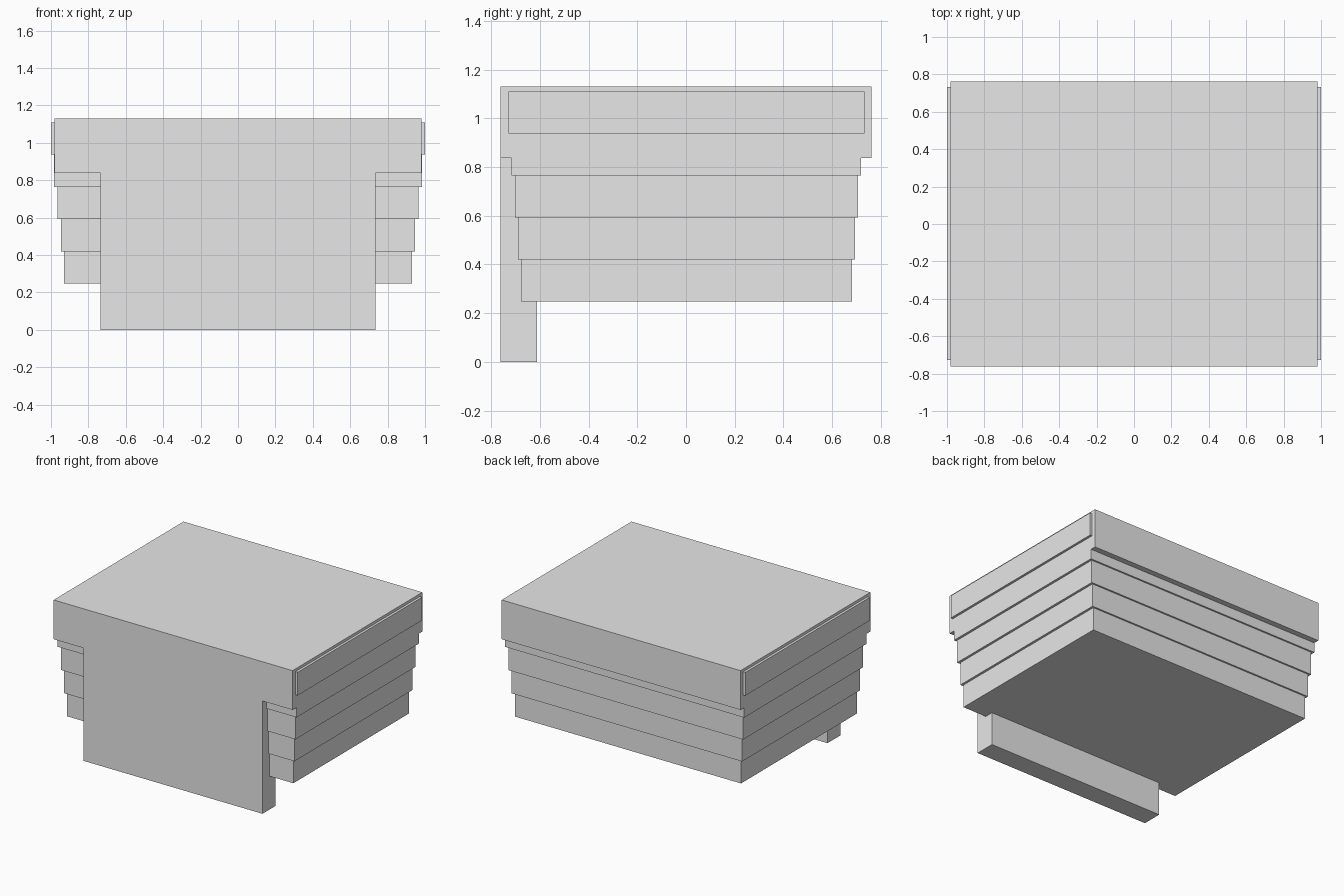
import bpy

if "Cube" in bpy.data.objects:
    bpy.data.objects.remove(bpy.data.objects["Cube"])

grey = bpy.data.materials.new("plain_grey")
grey.diffuse_color = (0.8, 0.8, 0.8, 1)
grey.use_nodes = True
grey.node_tree.nodes["Principled BSDF"].inputs["Base Color"].default_value = grey.diffuse_color


def box(name, x, y0, y1, z0, z1):
    """Box centred on x = 0 with half width x."""
    bpy.ops.mesh.primitive_cube_add(size=1, location=(0, (y0 + y1) / 2, (z0 + z1) / 2))
    ob = bpy.context.object
    ob.name = name
    ob.scale = (2 * x, y1 - y0, z1 - z0)
    bpy.ops.object.transform_apply(location=False, rotation=False, scale=True)
    ob.data.materials.append(grey)
    return ob


# Stepped body: five stacked tiers widening upwards, the last wrapped by the lid
base, step = 0.247, 0.1725
for i in range(5):
    half_x = 0.93 + 0.0175 * i
    half_y = 0.68 + 0.0125 * i
    z = base + step * i
    box(f"body_tier_{i + 1}", half_x, 0.002 - half_y, 0.002 + half_y, z, z + step)

# Lid band around the top
box("lid", 0.982, -0.762, 0.762, 0.838, 1.13)

# Thick front panel reaching down to the ground
box("front_panel", 0.735, -0.762, -0.612, 0.0, 0.838)
